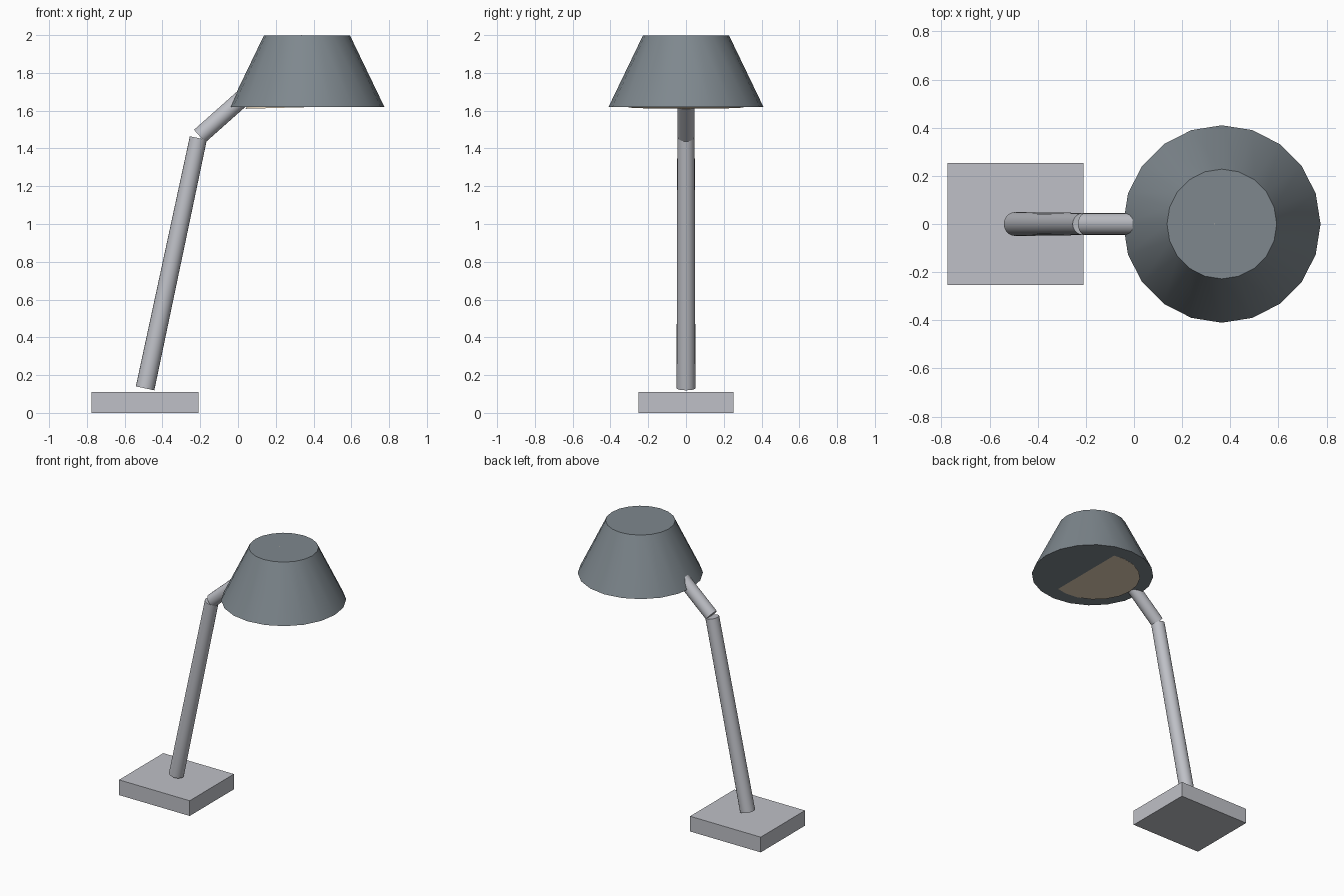
import bpy
import math
from mathutils import Vector

cube = bpy.data.objects.get("Cube")
if cube:
    bpy.data.objects.remove(cube, do_unlink=True)


def make_material(name, color):
    mat = bpy.data.materials.new(name)
    mat.use_nodes = True
    mat.diffuse_color = (*color, 1)
    mat.node_tree.nodes["Principled BSDF"].inputs["Base Color"].default_value = (*color, 1)
    return mat


light_grey = make_material("light grey metal", (0.52, 0.53, 0.57))
slate_grey = make_material("slate grey", (0.21, 0.245, 0.27))
warm_cream = make_material("warm cream", (0.82, 0.68, 0.50))


def tapered_tube(name, start, end, r_start, r_end, mat):
    """Closed round part running from start to end."""
    start, end = Vector(start), Vector(end)
    axis = end - start
    bpy.ops.mesh.primitive_cone_add(
        vertices=20, radius1=r_start, radius2=r_end, depth=axis.length,
        location=(start + end) / 2,
        rotation=axis.to_track_quat("Z", "Y").to_euler())
    obj = bpy.context.object
    obj.name = name
    obj.data.materials.append(mat)
    bpy.ops.object.shade_smooth_by_angle(angle=math.radians(35))
    return obj


# Rectangular foot
bpy.ops.mesh.primitive_cube_add(size=1, location=(-0.492, 0, 0.055))
base = bpy.context.object
base.name = "base"
base.dimensions = (0.565, 0.505, 0.11)
bpy.ops.object.transform_apply(location=False, rotation=False, scale=True)
base.data.materials.append(light_grey)

# Leaning stem and short upper arm
tapered_tube("lower_arm", (-0.492, 0, 0.13), (-0.21, 0, 1.455), 0.05, 0.046, light_grey)
tapered_tube("upper_arm", (-0.203, 0, 1.465), (0.05, 0, 1.69), 0.045, 0.045, light_grey)

# Closed shade, with the light cone inside it showing underneath
shade_x = 0.365
tapered_tube("shade", (shade_x, 0, 1.62), (shade_x, 0, 1.998), 0.41, 0.228, slate_grey)
tapered_tube("light_cone", (0.345, 0, 1.618), (0.335, 0, 2.0), 0.305, 0, warm_cream)
